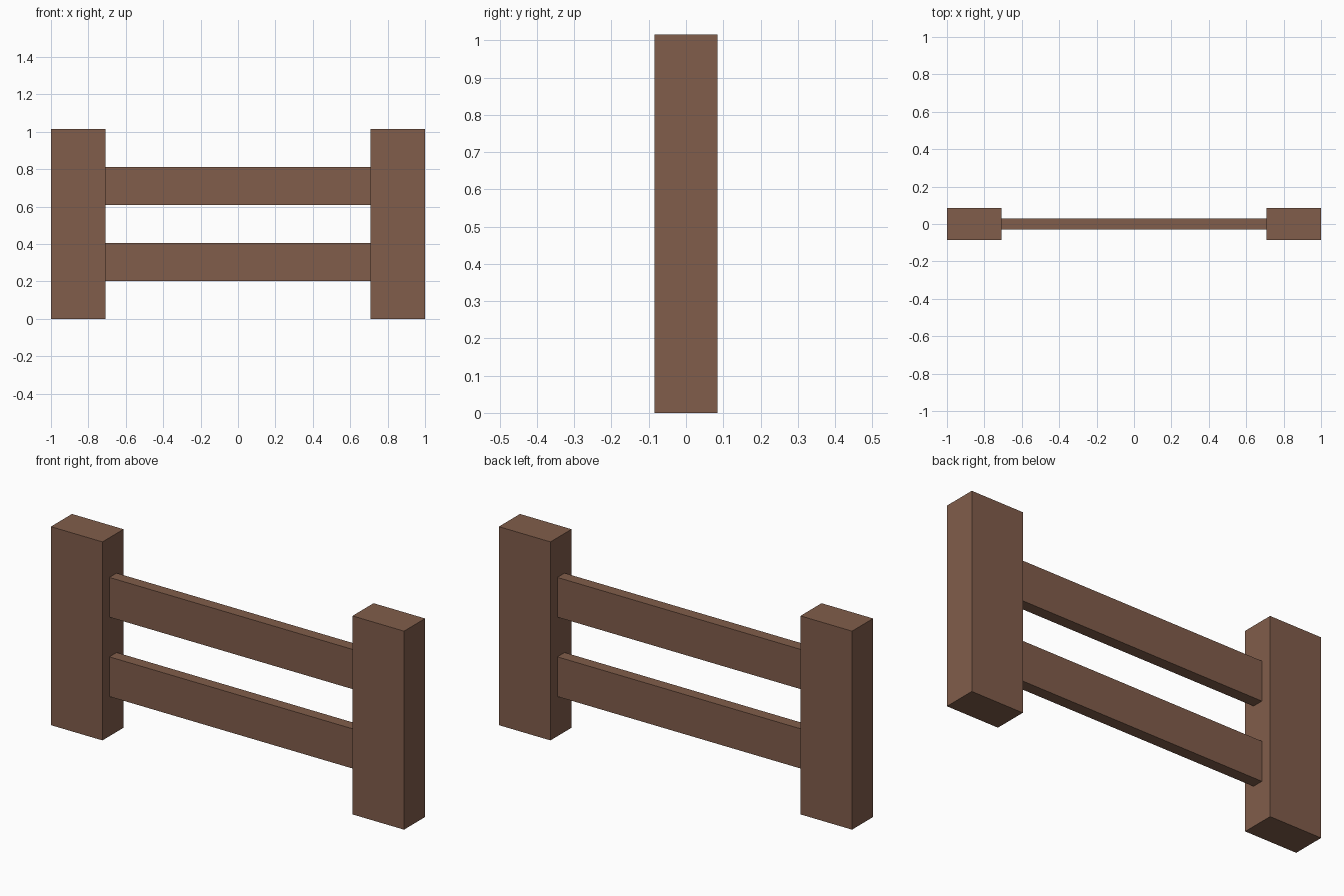
import bpy

if "Cube" in bpy.data.objects:
    bpy.data.objects.remove(bpy.data.objects["Cube"])

wood = bpy.data.materials.new("brown_wood")
wood.diffuse_color = (0.22, 0.11, 0.07, 1)
wood.use_nodes = True
wood.node_tree.nodes["Principled BSDF"].inputs["Base Color"].default_value = wood.diffuse_color


def box(name, x, y, z):
    """Box from (min, max) ranges on each axis."""
    bpy.ops.mesh.primitive_cube_add(size=1)
    ob = bpy.context.object
    ob.name = name
    for v in ob.data.vertices:
        v.co = [r[0] if c < 0 else r[1] for c, r in zip(v.co, (x, y, z))]
    ob.data.materials.append(wood)
    return ob


HEIGHT = 1.016
INNER = 0.708  # inner face of the posts

# Posts at both ends
for name, x in (("left_post", (-1, -INNER)), ("right_post", (INNER, 1))):
    box(name, x, (-0.085, 0.085), (0, HEIGHT))

# Horizontal rails: each a fifth of the height, evenly spaced
step = HEIGHT / 5
for name, i in (("lower_rail", 1), ("upper_rail", 3)):
    box(name, (-INNER, INNER), (-0.029, 0.029), (i * step, (i + 1) * step))
